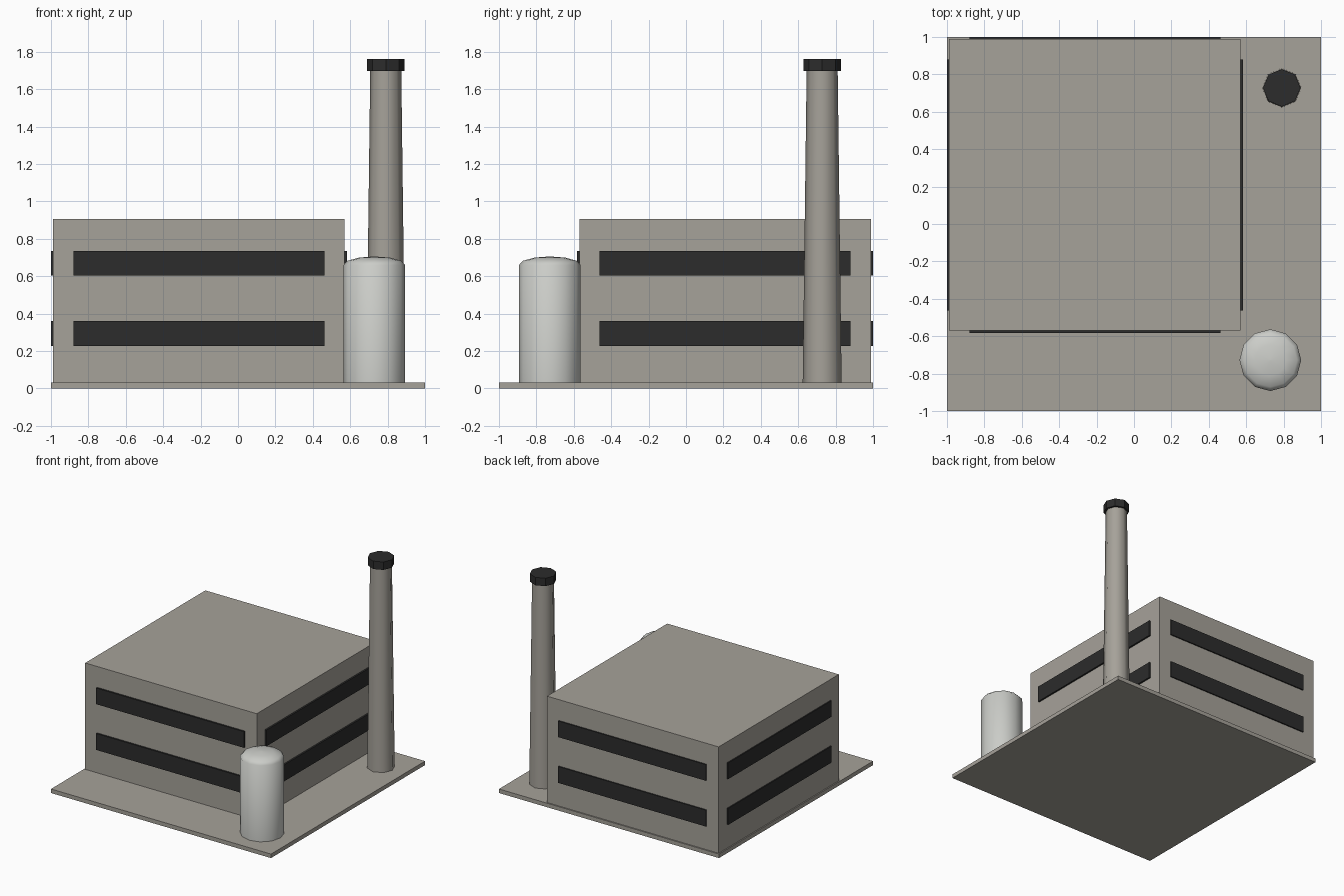
import bpy, math

if "Cube" in bpy.data.objects:
    bpy.data.objects.remove(bpy.data.objects["Cube"])


def material(name, rgb):
    m = bpy.data.materials.new(name)
    m.diffuse_color = (*rgb, 1)
    m.use_nodes = True
    m.node_tree.nodes["Principled BSDF"].inputs["Base Color"].default_value = m.diffuse_color
    return m


CONCRETE = material("concrete", (0.38, 0.36, 0.32))
DARK = material("dark glass", (0.025, 0.025, 0.025))
STEEL = material("pale steel", (0.60, 0.61, 0.58))


def mesh_object(name, verts, faces, mat):
    me = bpy.data.meshes.new(name)
    me.from_pydata(verts, [], faces)
    me.materials.append(mat)
    ob = bpy.data.objects.new(name, me)
    bpy.context.collection.objects.link(ob)
    return ob


def box(name, x0, x1, y0, y1, z0, z1, mat):
    verts = [(x, y, z) for z in (z0, z1) for x, y in ((x0, y0), (x1, y0), (x1, y1), (x0, y1))]
    faces = [(3, 2, 1, 0), (4, 5, 6, 7)]
    faces += [(i, (i + 1) % 4, (i + 1) % 4 + 4, i + 4) for i in range(4)]
    return mesh_object(name, verts, faces, mat)


def lathe(name, cx, cy, profile, sides, mat, smooth=True):
    """Closed solid turned from (radius, z) points, bottom to top."""
    verts = [(cx + r * math.cos(math.tau * i / sides), cy + r * math.sin(math.tau * i / sides), z)
             for r, z in profile for i in range(sides)]
    faces = [tuple(reversed(range(sides)))]
    for k in range(len(profile) - 1):
        for i in range(sides):
            j = (i + 1) % sides
            a, b = k * sides, (k + 1) * sides
            faces.append((a + i, a + j, b + j, b + i))
    top = (len(profile) - 1) * sides
    faces.append(tuple(range(top, top + sides)))
    ob = mesh_object(name, verts, faces, mat)
    if smooth:
        bpy.ops.object.select_all(action='DESELECT')
        ob.select_set(True)
        bpy.context.view_layer.objects.active = ob
        bpy.ops.object.shade_smooth_by_angle(angle=math.radians(50))
    return ob


# Ground slab and main hall
box("base_slab", -1, 1, -1, 1, 0, 0.033, CONCRETE)
box("main_hall", -0.99, 0.57, -0.57, 0.99, 0.033, 0.907, CONCRETE)

# Two rows of window bands on all four walls
for row, (z0, z1) in {"lower": (0.227, 0.362), "upper": (0.603, 0.736)}.items():
    box(f"{row}_window_front", -0.88, 0.463, -0.584, -0.565, z0, z1, DARK)
    box(f"{row}_window_back", -0.88, 0.463, 0.985, 1.0, z0, z1, DARK)
    box(f"{row}_window_right", 0.565, 0.584, -0.463, 0.88, z0, z1, DARK)
    box(f"{row}_window_left", -1.0, -0.985, -0.463, 0.88, z0, z1, DARK)

# Tapered chimney with a dark cap
lathe("chimney", 0.79, 0.728, [(0.104, 0.033), (0.083, 1.70)], 8, CONCRETE)
lathe("chimney_cap", 0.79, 0.728, [(0.1, 1.697), (0.1, 1.762)], 8, DARK, smooth=False)

# Storage tank with a shallow domed top
R = 0.165
dome = [(max(R * math.cos(a), 0.002), 0.66 + 0.046 * math.sin(a))
        for a in (math.radians(d) for d in (0, 30, 60, 90))]
lathe("storage_tank", 0.729, -0.728, [(R, 0.033)] + dome, 12, STEEL)
